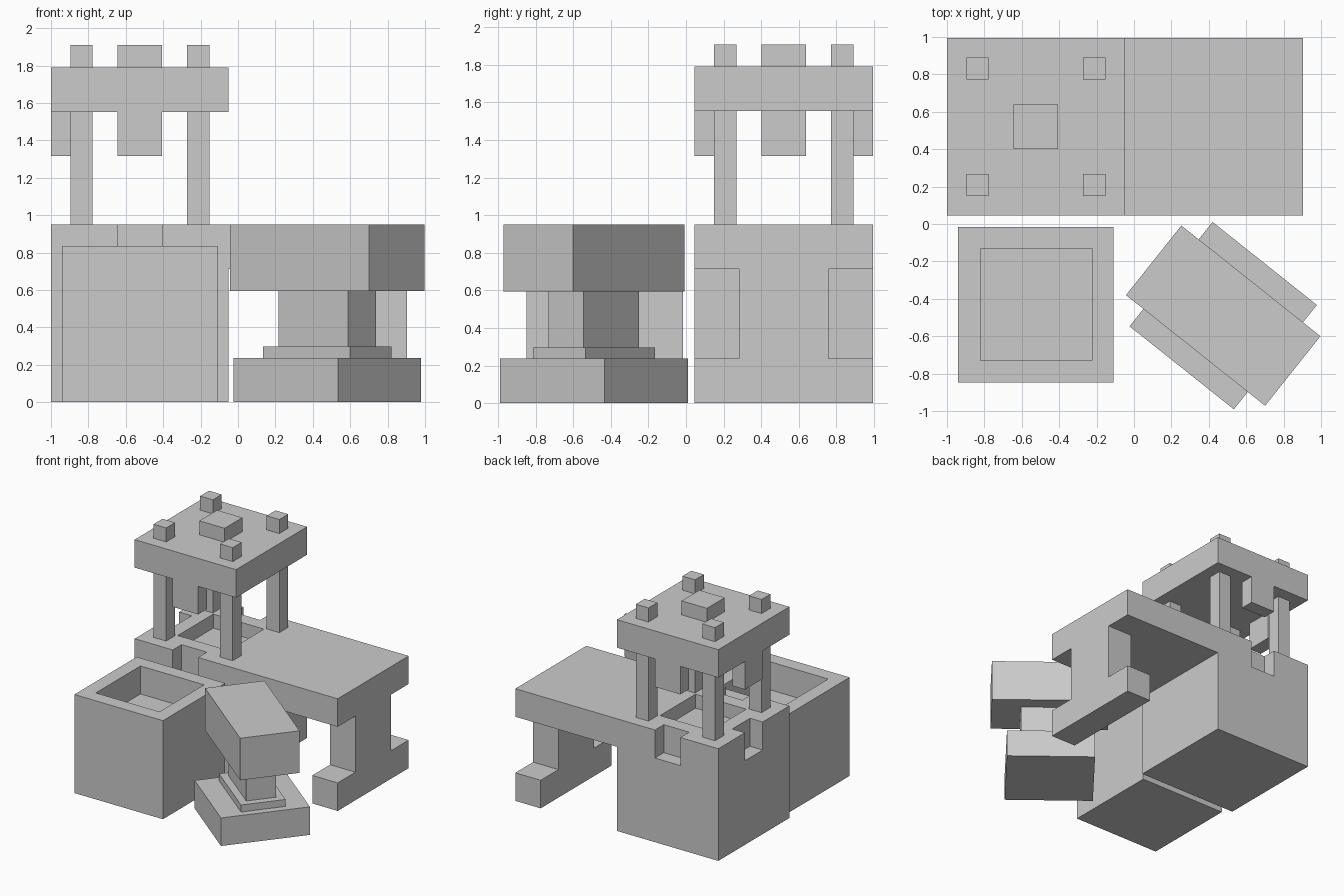
import bpy, bmesh, math
from mathutils import Matrix

if "Cube" in bpy.data.objects:
    bpy.data.objects.remove(bpy.data.objects["Cube"])

U = 0.0594  # one modelling unit (sixteenth of a block)


def box(name, lo, hi, pivot=None, angle=0.0):
    """Box between two corners, optionally turned about a vertical axis at pivot."""
    bm = bmesh.new()
    bmesh.ops.create_cube(bm, size=1)
    for v in bm.verts:
        v.co = [a + (c + 0.5) * (b - a) for a, b, c in zip(lo, hi, v.co)]
    me = bpy.data.meshes.new(name)
    bm.to_mesh(me)
    bm.free()
    ob = bpy.data.objects.new(name, me)
    bpy.context.collection.objects.link(ob)
    if pivot:
        ob.matrix_world = Matrix.Translation((*pivot, 0)) @ Matrix.Rotation(angle, 4, 'Z')
    return ob


def carve(ob, lo, hi):
    """Cut a box-shaped recess and remove the cutter."""
    cutter = box("cutter", lo, hi)
    cutter.hide_render = True
    mod = ob.modifiers.new("recess", 'BOOLEAN')
    mod.operation, mod.solver, mod.object = 'DIFFERENCE', 'EXACT', cutter
    bpy.context.view_layer.objects.active = ob
    bpy.ops.object.modifier_apply(modifier=mod.name)
    bpy.data.objects.remove(cutter)


# Well: corner X0, Y0, sixteen units wide
X0, Y0, W = -1.0, 0.045, 16 * U
X1, Y1 = X0 + W, Y0 + W
CX, CY = X0 + W / 2, Y0 + W / 2
TOP = W
well = box("well_block", (X0, Y0, 0), (X1, Y1, TOP))
carve(well, (X0 + 4 * U, Y0 + 4 * U, TOP - 2 * U), (X1 - 4 * U, Y1 - 4 * U, TOP + 0.1))

# Rim notches (front, back, left) with matching flaps under the roof
R0, R1 = 1.553, 1.79
h = 2 * U
sides = {
    "front": ((CX - h, Y0), (CX + h, Y0 + h), (0, -0.1), (0, 0)),
    "back": ((CX - h, Y1 - h), (CX + h, Y1), (0, 0), (0, 0.1)),
    "left": ((X0, CY - h), (X0 + h, CY + h), (-0.1, 0), (0, 0)),
}
for side, (lo, hi, dlo, dhi) in sides.items():
    carve(well, (lo[0] + dlo[0], lo[1] + dlo[1], TOP - 4 * U),
          (hi[0] + dhi[0], hi[1] + dhi[1], TOP + 0.1))
    box("roof_flap_" + side, (*lo, R0 - 4 * U), (*hi, R0))

# Roof slab, central cap and four posts poking through
box("roof_slab", (X0, Y0, R0), (X1, Y1, R1))
box("roof_cap", (CX - h, CY - h, R1), (CX + h, CY + h, R1 + 2 * U))
for sx in (-1, 1):
    for sy in (-1, 1):
        px, py = CX + sx * 5.25 * U, CY + sy * 5.25 * U
        box("post", (px - U, py - U, TOP), (px + U, py + U, R1 + 2 * U))

# Table joined to the well, with one footed leg at its far end
TX = 0.903
box("table_top", (X1, Y0, TOP - 4 * U), (TX, Y1, TOP))
box("table_leg", (TX - 4 * U, Y0 + 4 * U, 4 * U), (TX, Y1 - 4 * U, TOP - 4 * U))
box("table_foot", (TX - 4 * U, Y0, 0), (TX, Y1, 4 * U))

# Open tub
tub = box("tub", (-0.94, -0.848, 0), (-0.11, -0.015, 0.835))
carve(tub, (-0.822, -0.73, 0.835 - 4 * U), (-0.225, -0.132, 0.95))

# Anvil, turned on the spot: length, width, bottom, top in units
for name, l, w, z0, z1 in (("anvil_base", 12, 12, 0, 4), ("anvil_step", 10, 6, 4, 5),
                           ("anvil_column", 8, 4, 5, 10), ("anvil_head", 16, 8, 10, 16)):
    box(name, (-l * U / 2, -w * U / 2, z0 * U), (l * U / 2, w * U / 2, z1 * U),
        (0.477, -0.49), math.radians(-38.5))
